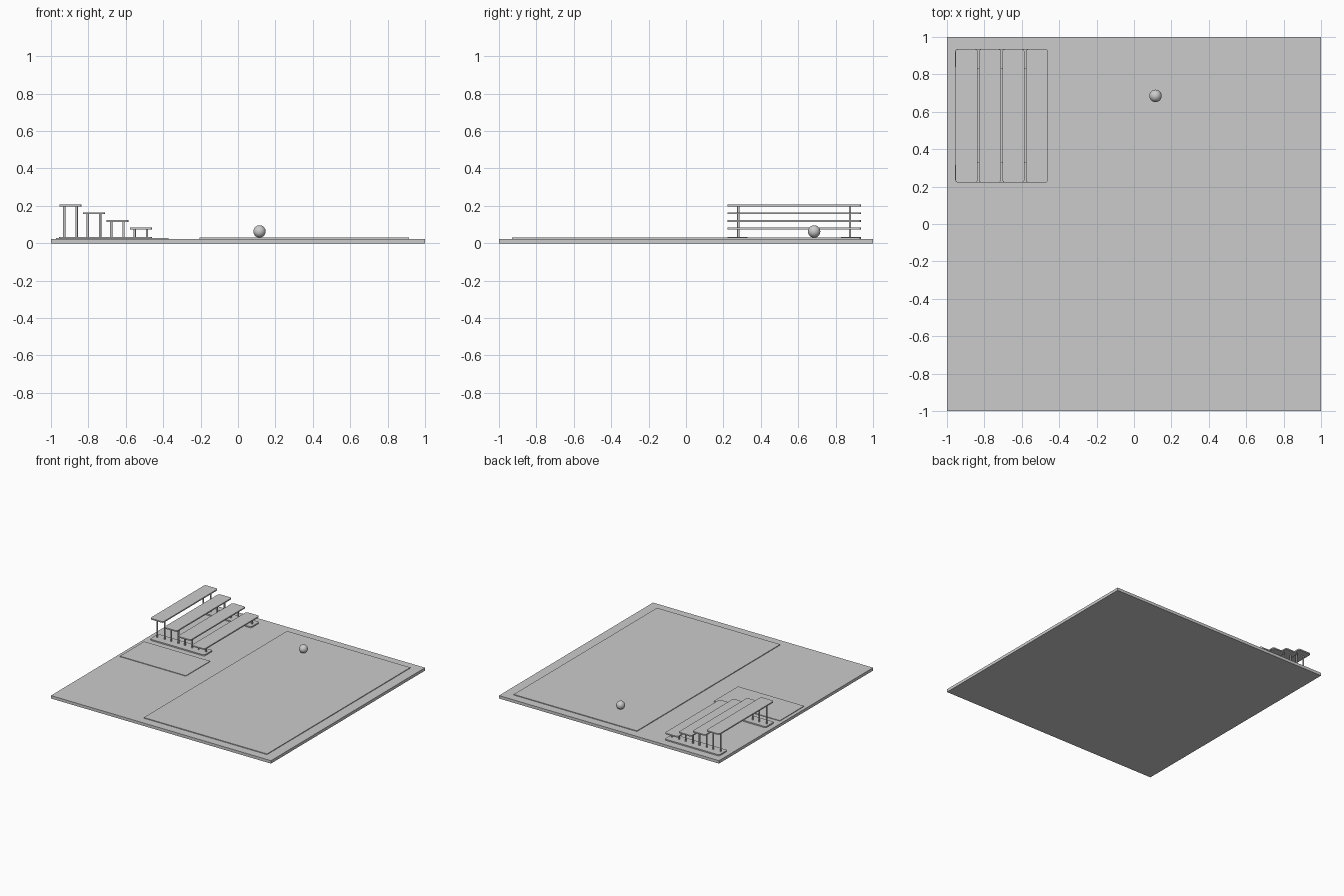
import bpy, bmesh

if "Cube" in bpy.data.objects:
    bpy.data.objects.remove(bpy.data.objects["Cube"])


def slab(name, x0, x1, y0, y1, z0, z1, radius=0.0):
    """Box from its limits, with optional rounded vertical corners."""
    bm = bmesh.new()
    bmesh.ops.create_cube(bm, size=1)
    for v in bm.verts:
        v.co = ((x0 + x1) / 2 + v.co.x * (x1 - x0),
                (y0 + y1) / 2 + v.co.y * (y1 - y0),
                (z0 + z1) / 2 + v.co.z * (z1 - z0))
    if radius:
        upright = [e for e in bm.edges
                   if abs(e.verts[0].co.z - e.verts[1].co.z) > 1e-5]
        bmesh.ops.bevel(bm, geom=upright, offset=radius, segments=4,
                        profile=0.5, affect='EDGES')
    mesh = bpy.data.meshes.new(name)
    bm.to_mesh(mesh)
    bm.free()
    obj = bpy.data.objects.new(name, mesh)
    bpy.context.collection.objects.link(obj)
    return obj


def post(name, x, y, z0, z1):
    bpy.ops.mesh.primitive_cylinder_add(vertices=16, radius=0.0065, depth=z1 - z0,
                                        location=(x, y, (z0 + z1) / 2))
    bpy.context.object.name = name
    bpy.ops.object.shade_smooth_by_angle()


# Ground board with two thin raised areas
GROUND = 0.024
slab("ground_board", -1, 1, -1, 1, 0, GROUND)
slab("playing_field", -0.205, 0.915, -0.93, 0.93, GROUND, 0.030)
slab("side_pad", -0.972, -0.372, -0.145, 0.17, GROUND, 0.029)

# Ball resting on the field
bpy.ops.mesh.primitive_uv_sphere_add(segments=32, ring_count=16, radius=0.033,
                                     location=(0.115, 0.685, 0.063))
bpy.context.object.name = "ball"
bpy.ops.object.shade_smooth()

# Stand feet
Y0, Y1, FOOT_TOP = 0.222, 0.935, 0.034
slab("stand_foot_front", -0.956, -0.461, Y0, Y0 + 0.107, GROUND, FOOT_TOP, 0.014)
slab("stand_foot_back", -0.956, -0.461, Y1 - 0.107, Y1, GROUND, FOOT_TOP, 0.014)

# Four stepped benches, each on two pairs of posts
for i in range(4):
    x = -0.896 + 0.1255 * i
    top = 0.206 - 0.0405 * i
    slab(f"bench_{i + 1}", x - 0.059, x + 0.059, Y0, Y1, top - 0.010, top, 0.014)
    for dx in (-0.033, 0.033):
        for y in (0.28, 0.877):
            post(f"bench_{i + 1}_post", x + dx, y, FOOT_TOP, top - 0.010)
